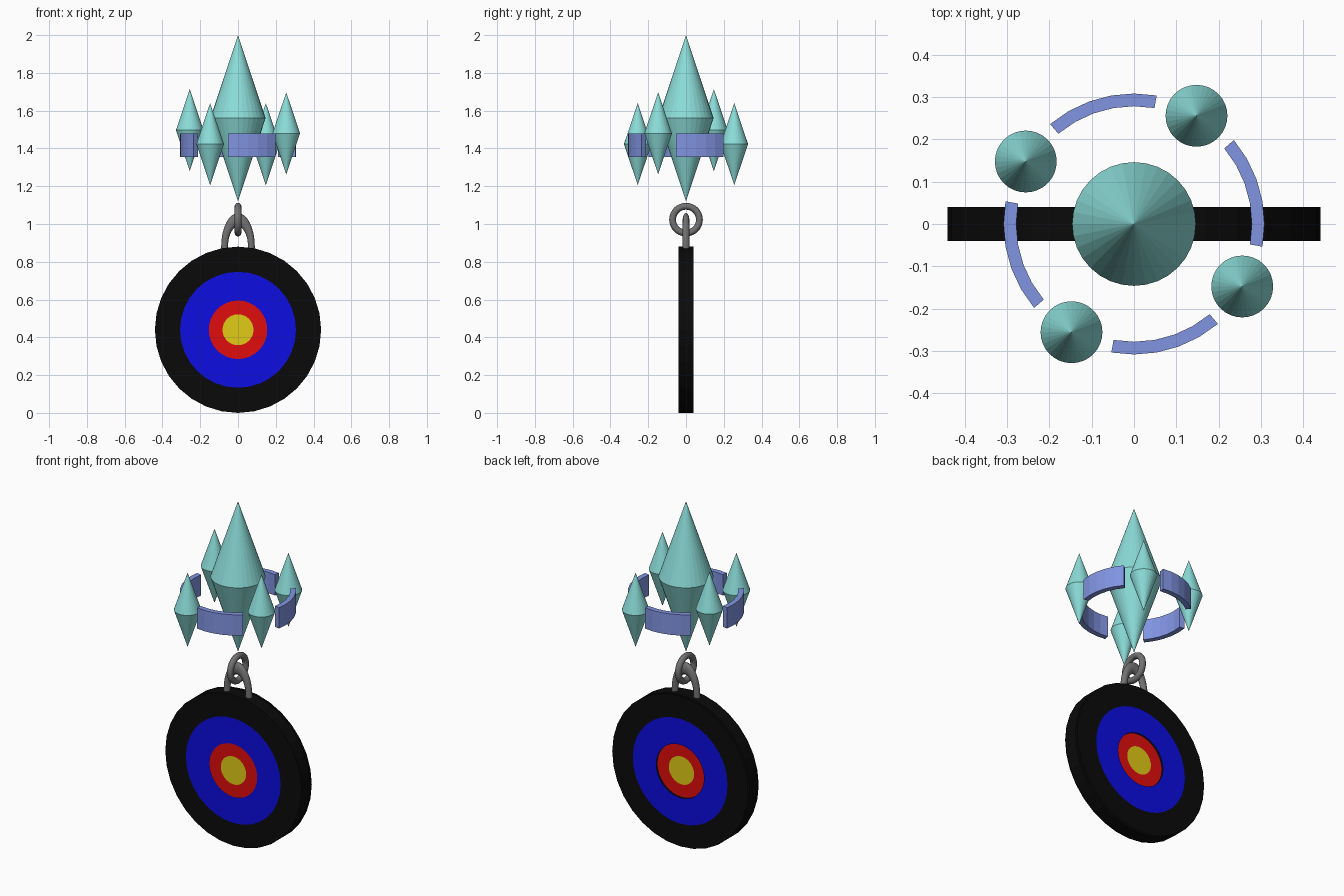
import bpy, bmesh, math
from mathutils import Matrix

if "Cube" in bpy.data.objects:
    bpy.data.objects.remove(bpy.data.objects["Cube"])


def material(name, rgb):
    m = bpy.data.materials.new(name)
    m.diffuse_color = (*rgb, 1)
    m.use_nodes = True
    m.node_tree.nodes["Principled BSDF"].inputs["Base Color"].default_value = m.diffuse_color
    return m


CRYSTAL = material("aqua crystal", (0.26, 0.72, 0.69))
BAND = material("periwinkle", (0.22, 0.30, 0.76))
METAL = material("grey metal", (0.17, 0.17, 0.17))
BLACK = material("black", (0.003, 0.003, 0.003))
BLUE = material("blue", (0.004, 0.004, 0.75))
RED = material("red", (0.75, 0.004, 0.004))
YELLOW = material("yellow", (0.75, 0.60, 0.008))


def add_object(name, bm, mat):
    me = bpy.data.meshes.new(name)
    bm.to_mesh(me)
    bm.free()
    me.materials.append(mat)
    ob = bpy.data.objects.new(name, me)
    bpy.context.collection.objects.link(ob)
    return ob


def crystal(name, x, y, bottom, middle, top, r, n=32):
    bm = bmesh.new()
    ring = [bm.verts.new((x + r * math.cos(2 * math.pi * i / n),
                          y + r * math.sin(2 * math.pi * i / n), middle)) for i in range(n)]
    low, high = bm.verts.new((x, y, bottom)), bm.verts.new((x, y, top))
    for i in range(n):
        a, b = ring[i], ring[(i + 1) % n]
        bm.faces.new((a, b, high))
        bm.faces.new((b, a, low))
    add_object(name, bm, CRYSTAL)


def curved_band(name, start, span, r0, r1, z0, z1, steps=5):
    bm = bmesh.new()
    rows = []
    for i in range(steps + 1):
        a = math.radians(start + span * i / steps)
        rows.append([bm.verts.new((r * math.cos(a), r * math.sin(a), z))
                     for r, z in ((r0, z0), (r1, z0), (r1, z1), (r0, z1))])
    for p, q in zip(rows, rows[1:]):
        for k in range(4):
            bm.faces.new((p[k], p[(k + 1) % 4], q[(k + 1) % 4], q[k]))
    bm.faces.new(rows[0])
    bm.faces.new(rows[-1])
    bmesh.ops.recalc_face_normals(bm, faces=bm.faces)
    add_object(name, bm, BAND)


DISC_Z, DISC_R = 0.44, 0.44


def sheet(name, y, r_in, r_out, mat, n=32):
    """Flat painted ring (or disc when r_in is 0), facing away from the board."""
    bm = bmesh.new()

    def circle(r):
        return [bm.verts.new((r * math.sin(2 * math.pi * i / n), y,
                              DISC_Z + r * math.cos(2 * math.pi * i / n))) for i in range(n)]
    outer = circle(r_out)
    if r_in:
        inner = circle(r_in)
        for i in range(n):
            j = (i + 1) % n
            bm.faces.new((outer[i], outer[j], inner[j], inner[i]))
    else:
        bm.faces.new(outer)
    for f in bm.faces:
        f.normal_update()
        if f.normal.y * y < 0:
            f.normal_flip()
    add_object(name, bm, mat)


# crystals: one large, four small around it
crystal("main_crystal", 0, 0, 1.12, 1.56, 2.0, 0.146)
for i, mid in enumerate((1.423, 1.497, 1.423, 1.48)):
    a = math.radians(60 + 90 * i)
    crystal(f"small_crystal_{i + 1}", 0.295 * math.cos(a), 0.295 * math.sin(a),
            mid - 0.217, mid, mid + 0.217, 0.073)

# floating curved bands between the small crystals
for i in range(4):
    curved_band(f"band_{i + 1}", -10 + 90 * i, 50, 0.278, 0.308, 1.356, 1.478)

# hanging ring and the stretched loop on the board
bpy.ops.mesh.primitive_torus_add(major_radius=0.071, minor_radius=0.018, major_segments=32,
                                 minor_segments=12, location=(0, 0, 1.023),
                                 rotation=(0, math.pi / 2, 0))
ring = bpy.context.object
ring.name = "hanging_ring"
bpy.ops.mesh.primitive_torus_add(major_radius=0.071, minor_radius=0.018, major_segments=32,
                                 minor_segments=12)
loop = bpy.context.object
loop.name = "board_loop"
loop.data.transform(Matrix.Translation((0, 0, 0.88)) @ Matrix.Diagonal((1, 1, 2, 1))
                    @ Matrix.Rotation(math.pi / 2, 4, "X"))
for ob in (ring, loop):
    ob.data.materials.append(METAL)
    ob.data.polygons.foreach_set("use_smooth", [True] * len(ob.data.polygons))

# target board
bm = bmesh.new()
bmesh.ops.create_cone(bm, cap_ends=True, segments=32, radius1=DISC_R, radius2=DISC_R, depth=0.08)
bm.transform(Matrix.Translation((0, 0, DISC_Z)) @ Matrix.Rotation(math.pi / 2, 4, "X"))
add_object("target_board", bm, BLACK)

# painted rings; the centre sits recessed behind the outer rings
for side, y_out, y_in in (("front", -0.044, -0.042), ("back", 0.054, 0.042)):
    sheet(side + "_outer_ring", y_out, 0.307, DISC_R, BLACK)
    sheet(side + "_blue_ring", y_out, 0.155, 0.307, BLUE)
    sheet(side + "_red_ring", y_in, 0.082, 0.155, RED)
    sheet(side + "_bullseye", y_in, 0, 0.082, YELLOW)
